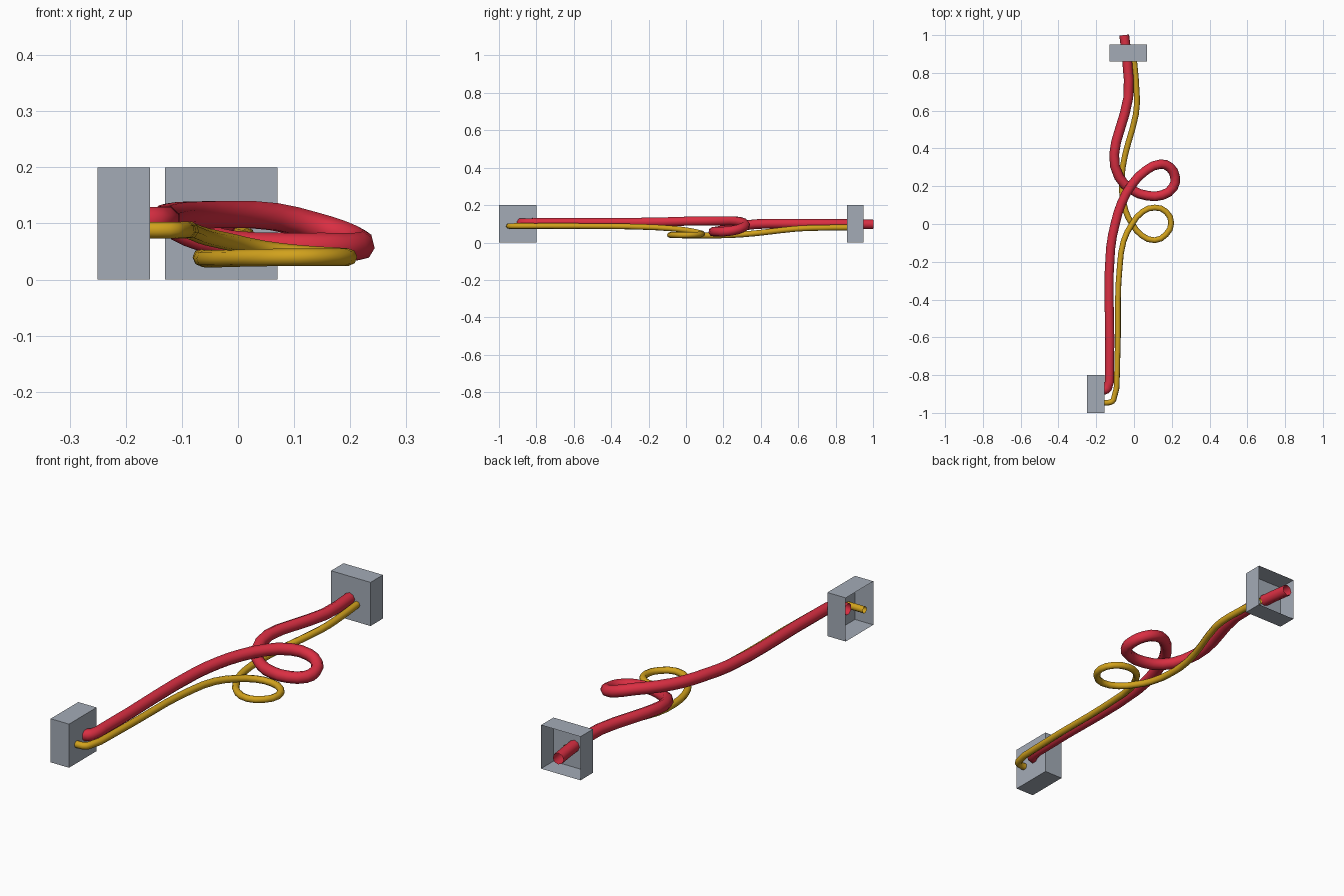
import bpy, bmesh
from mathutils import Vector

if "Cube" in bpy.data.objects:
    bpy.data.objects.remove(bpy.data.objects["Cube"])


def material(name, rgb):
    m = bpy.data.materials.new(name)
    m.diffuse_color = (*rgb, 1)
    m.use_nodes = True
    m.node_tree.nodes["Principled BSDF"].inputs["Base Color"].default_value = m.diffuse_color
    return m


red = material("red rubber", (0.70, 0.028, 0.055))
yellow = material("yellow rubber", (0.64, 0.36, 0.012))
grey = material("grey metal", (0.37, 0.41, 0.47))


def open_box(name, lo, hi, open_dir):
    """Thin-walled box with the face pointing along open_dir removed."""
    lo, hi = Vector(lo), Vector(hi)
    bm = bmesh.new()
    bmesh.ops.create_cube(bm, size=1)
    for v in bm.verts:
        v.co = Vector((c + 0.5) * (b - a) + a for c, a, b in zip(v.co, lo, hi))
    bm.normal_update()
    gone = [f for f in bm.faces if f.normal.dot(Vector(open_dir)) > 0.9]
    bmesh.ops.delete(bm, geom=gone, context='FACES')
    me = bpy.data.meshes.new(name)
    bm.to_mesh(me)
    bm.free()
    me.materials.append(grey)
    bpy.context.collection.objects.link(bpy.data.objects.new(name, me))


def cable(name, points, radius, mat):
    """Open-ended eight-sided tube along a smooth path."""
    cu = bpy.data.curves.new(name, 'CURVE')
    cu.dimensions = '3D'
    cu.bevel_depth = radius
    cu.bevel_resolution = 2
    cu.resolution_u = 2
    sp = cu.splines.new('BEZIER')
    sp.bezier_points.add(len(points) - 1)
    for bp, p in zip(sp.bezier_points, points):
        bp.co = p
        bp.handle_left_type = bp.handle_right_type = 'AUTO'
    cu.materials.append(mat)
    ob = bpy.data.objects.new(name, cu)
    bpy.context.collection.objects.link(ob)
    bpy.ops.object.select_all(action='DESELECT')
    ob.select_set(True)
    bpy.context.view_layer.objects.active = ob
    bpy.ops.object.convert(target='MESH')
    bpy.ops.object.shade_smooth()


# Wall connectors, open at the back
open_box("side_socket", (-0.25, -1.0, 0), (-0.157, -0.80, 0.2), (-1, 0, 0))
open_box("end_socket", (-0.13, 0.86, 0), (0.07, 0.95, 0.2), (0, 1, 0))

# Thick cable with one loop
cable("thick_cable", [
    (-0.052, 1.0, 0.097), (-0.036, 0.86, 0.099), (-0.03, 0.67, 0.10),
    (-0.075, 0.50, 0.101), (-0.105, 0.37, 0.098), (-0.08, 0.25, 0.08),
    (-0.01, 0.18, 0.062), (0.07, 0.15, 0.058), (0.15, 0.153, 0.058),
    (0.208, 0.195, 0.058), (0.217, 0.25, 0.064), (0.19, 0.30, 0.078),
    (0.14, 0.317, 0.094), (0.065, 0.285, 0.112), (-0.01, 0.21, 0.116),
    (-0.066, 0.11, 0.115), (-0.10, 0.0, 0.114), (-0.124, -0.13, 0.11),
    (-0.132, -0.40, 0.107), (-0.13, -0.80, 0.106), (-0.14, -0.868, 0.105),
    (-0.16, -0.88, 0.105), (-0.205, -0.88, 0.105)], 0.026, red)

# Thin cable with one loop
cable("thin_cable", [
    (0.0, 0.87, 0.08), (0.015, 0.68, 0.078), (0.01, 0.58, 0.073),
    (-0.03, 0.43, 0.056), (-0.06, 0.30, 0.043), (-0.064, 0.18, 0.038),
    (-0.045, 0.07, 0.037), (-0.01, 0.0, 0.038), (0.04, -0.06, 0.039),
    (0.11, -0.086, 0.04), (0.17, -0.055, 0.04), (0.197, 0.005, 0.04),
    (0.17, 0.065, 0.042), (0.11, 0.087, 0.046), (0.045, 0.065, 0.054),
    (-0.01, 0.0, 0.066), (-0.055, -0.09, 0.076), (-0.075, -0.22, 0.083),
    (-0.085, -0.40, 0.087), (-0.09, -0.80, 0.088), (-0.108, -0.93, 0.088),
    (-0.125, -0.944, 0.088), (-0.165, -0.945, 0.088), (-0.245, -0.945, 0.088)],
    0.0155, yellow)
